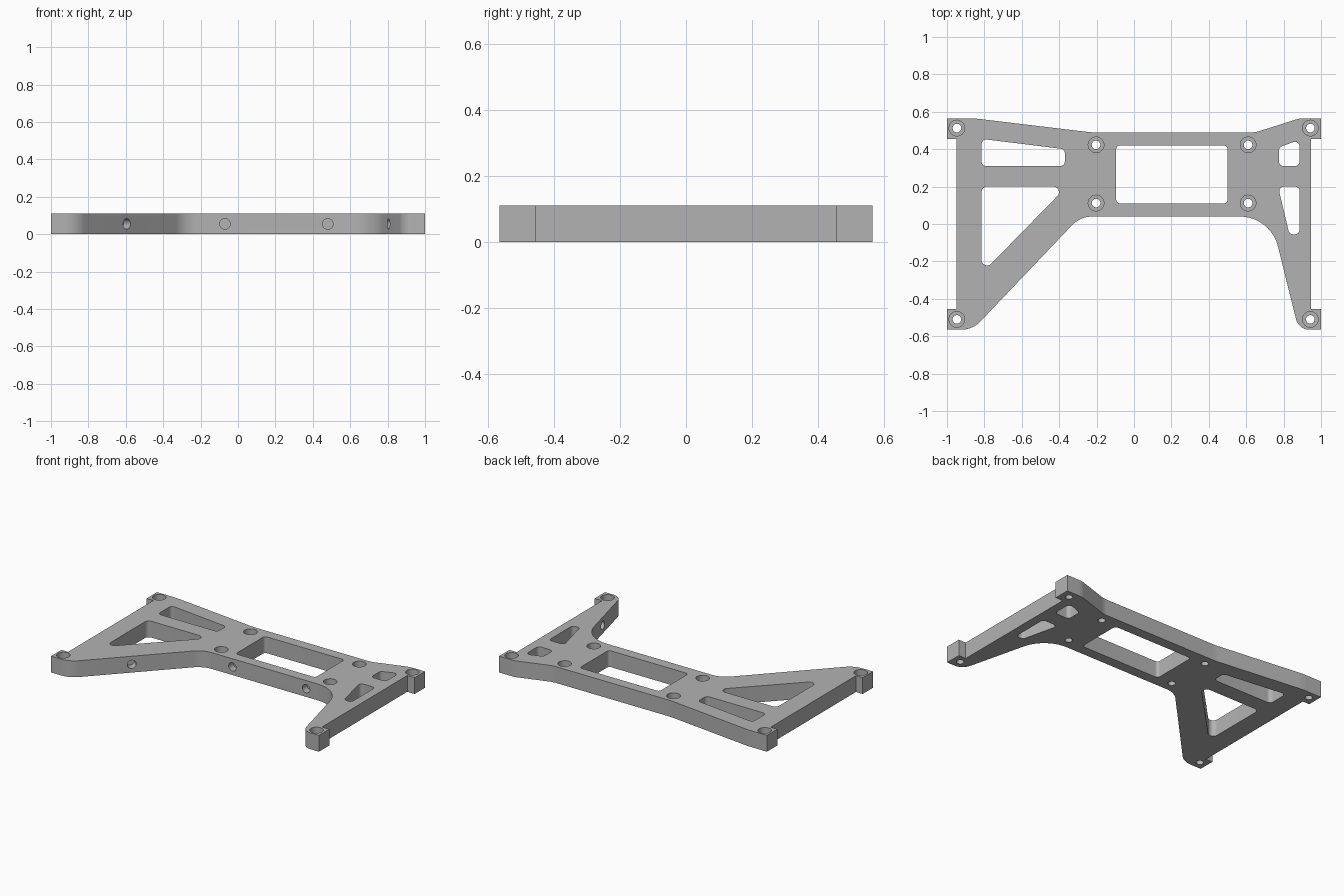
import bpy, bmesh, math
from mathutils import Vector, Matrix

cube = bpy.data.objects.get("Cube")
if cube:
    bpy.data.objects.remove(cube, do_unlink=True)

T = 0.11  # plate thickness

grey = bpy.data.materials.new("satin_grey")
grey.use_nodes = True
colour = (0.45, 0.45, 0.45, 1)
grey.diffuse_color = colour
grey.node_tree.nodes["Principled BSDF"].inputs["Base Color"].default_value = colour


def rounded(corners, steps=10):
    """Outline from (x, y, radius) corners, counter-clockwise, with filleted corners."""
    out = []
    for i, (x, y, r) in enumerate(corners):
        p = Vector((x, y))
        if r == 0:
            out.append(p)
            continue
        a = (Vector(corners[i - 1][:2]) - p).normalized()
        b = (Vector(corners[(i + 1) % len(corners)][:2]) - p).normalized()
        half = a.angle(b) / 2
        centre = p + (a + b).normalized() * r / math.sin(half)
        start = p + a * r / math.tan(half) - centre
        end = p + b * r / math.tan(half) - centre
        sweep = math.atan2(start.x * end.y - start.y * end.x, start.dot(end))
        for k in range(steps + 1):
            out.append(centre + Matrix.Rotation(sweep * k / steps, 2) @ start)
    return out


def add_object(name, bm):
    bmesh.ops.recalc_face_normals(bm, faces=bm.faces)
    mesh = bpy.data.meshes.new(name)
    bm.to_mesh(mesh)
    bm.free()
    mesh.materials.append(grey)
    obj = bpy.data.objects.new(name, mesh)
    bpy.context.collection.objects.link(obj)
    return obj


def prism(name, corners, z0, z1):
    bm = bmesh.new()
    face = bm.faces.new([bm.verts.new((p.x, p.y, z0)) for p in rounded(corners)])
    top = bmesh.ops.extrude_face_region(bm, geom=[face])["geom"]
    verts = [v for v in top if isinstance(v, bmesh.types.BMVert)]
    bmesh.ops.translate(bm, verts=verts, vec=(0, 0, z1 - z0))
    return add_object(name, bm)


def cylinder(name, centre, axis, radius, length):
    bm = bmesh.new()
    turn = Vector(axis).to_track_quat("Z", "Y").to_matrix().to_4x4()
    bmesh.ops.create_cone(bm, cap_ends=True, segments=32, radius1=radius, radius2=radius,
                          depth=length, matrix=Matrix.Translation(centre) @ turn)
    return add_object(name, bm)


# Plate outline with a square tab at each outer corner
plate = prism("frame_plate", [
    (-1, -.565, 0), (-.863, -.565, .14), (-.287, .04, .15), (.73, .04, .21),
    (.88, -.565, .075), (1, -.565, 0), (1, -.455, 0), (.945, -.455, 0),
    (.945, .455, 0), (1, .455, 0), (1, .565, 0), (.885, .565, .15),
    (.65, .49, .15), (-.23, .49, .4), (-.855, .565, .6), (-1, .565, 0),
    (-1, .455, 0), (-.95, .455, 0), (-.95, -.455, 0), (-1, -.455, 0)], 0, T)


def cut(cutter):
    cutter.hide_render = True
    mod = plate.modifiers.new("cut", "BOOLEAN")
    mod.operation = "DIFFERENCE"
    mod.solver = "EXACT"
    mod.object = cutter
    with bpy.context.temp_override(object=plate, active_object=plate):
        bpy.ops.object.modifier_apply(modifier=mod.name)
    bpy.data.objects.remove(cutter, do_unlink=True)


# Lightening windows
windows = {
    "centre_window": (.02, [(-.095, .11), (.5, .11), (.5, .42), (-.095, .42)]),
    "left_slot": (.025, [(-.815, .31), (-.37, .31), (-.37, .4), (-.815, .455)]),
    "left_triangle": (.03, [(-.815, .2), (-.815, -.265), (-.36, .2)]),
    "right_slot": (.025, [(.775, .31), (.885, .31), (.885, .45), (.775, .41)]),
    "right_triangle": (.025, [(.77, .2), (.831, -.055), (.885, -.055), (.885, .2)]),
}
for name, (radius, points) in windows.items():
    cut(prism(name, [(x, y, radius) for x, y in points], -.1, T + .1))

# Counterbored screw holes: four on the tabs, four around the window
screws = [(x, y) for x in (-.947, .943) for y in (-.51, .513)]
screws += [(x, y) for x in (-.203, .61) for y in (.112, .423)]
for x, y in screws:
    cut(cylinder("counterbore", (x, y, T), (0, 0, 1), .042, .12))
    cut(cylinder("screw_hole", (x, y, T / 2), (0, 0, 1), .023, .3))

# Blind holes square to the front edges
for x, y, axis in [(-.595, -.283, (.725, -.69, 0)), (-.07, .04, (0, -1, 0)),
                   (.48, .04, (0, -1, 0)), (.805, -.262, (-.97, -.24, 0))]:
    cut(cylinder("edge_hole", (x, y, T / 2), axis, .028, .1))

# Smooth fillets and bores, keep sharp rims
bpy.ops.object.select_all(action="DESELECT")
plate.select_set(True)
bpy.context.view_layer.objects.active = plate
bpy.ops.object.shade_smooth_by_angle(angle=math.radians(30))
